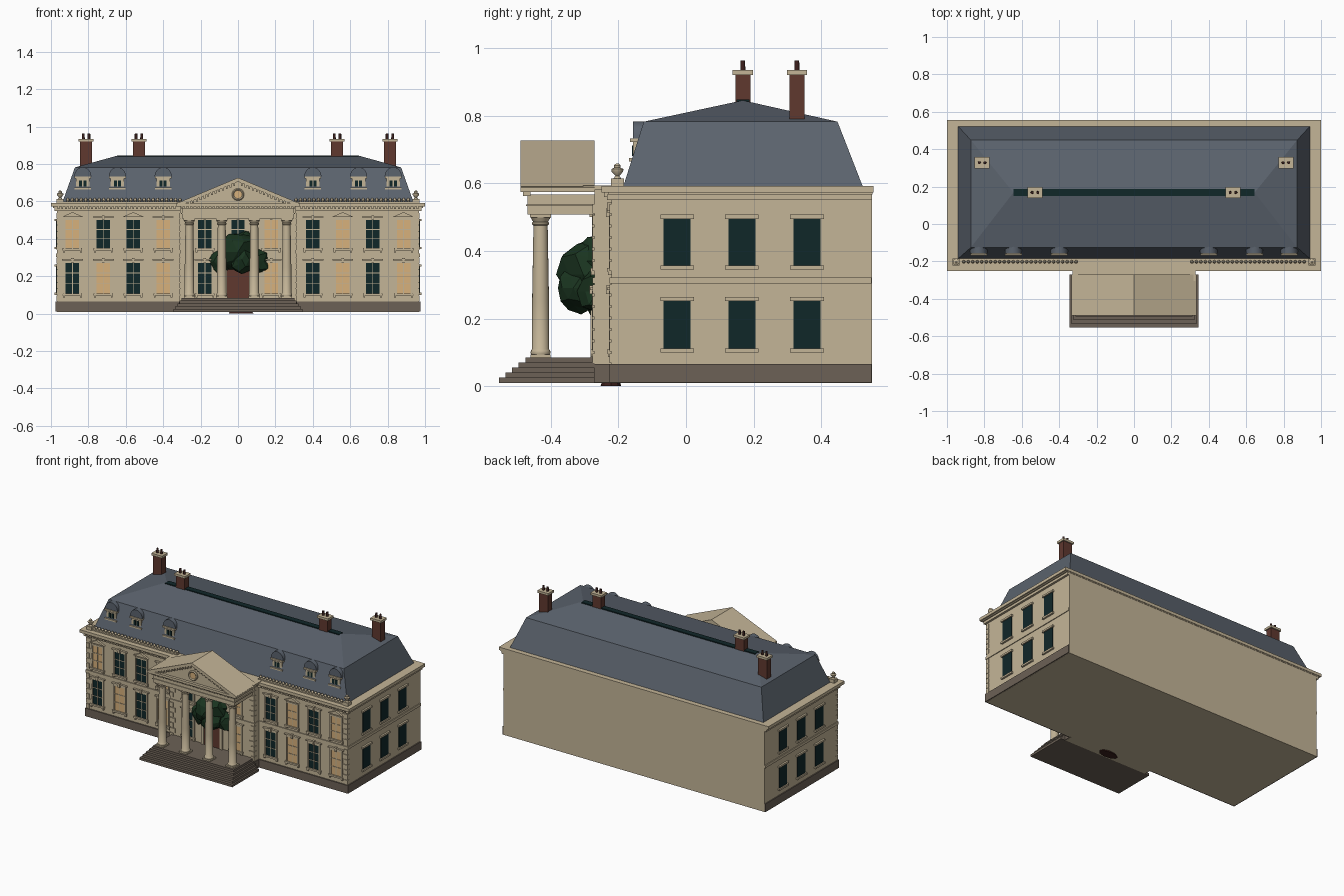
import bpy, bmesh, math, random
from mathutils import Matrix, Vector

if "Cube" in bpy.data.objects:
    bpy.data.objects.remove(bpy.data.objects["Cube"])

random.seed(4)
COLOURS = {
    "cream_stone": (0.55, 0.46, 0.31), "slate": (0.105, 0.125, 0.155),
    "dark_stone": (0.15, 0.12, 0.093), "brick": (0.115, 0.04, 0.028),
    "dark_glass": (0.005, 0.02, 0.022), "lit_glass": (0.68, 0.44, 0.2),
    "leaf_green": (0.01, 0.034, 0.014), "dark_clay": (0.045, 0.014, 0.012),
}
MATS = {}
for name, rgb in COLOURS.items():
    MATS[name] = bpy.data.materials.new(name)
    MATS[name].diffuse_color = (*rgb, 1)
parts = {}


def part(name, mat):
    if name not in parts:
        parts[name] = (bmesh.new(), mat)
    return parts[name][0]


def box(name, mat, x0, x1, y0, y1, z0, z1):
    m = Matrix.Translation(((x0 + x1) / 2, (y0 + y1) / 2, (z0 + z1) / 2))
    m = m @ Matrix.Diagonal((abs(x1 - x0), y1 - y0, z1 - z0, 1))
    bmesh.ops.create_cube(part(name, mat), size=1, matrix=m)


def prism(name, mat, pts, y0, y1):
    """Extrude an x-z outline from y0 to y1."""
    bm = part(name, mat)
    a = [bm.verts.new((x, y0, z)) for x, z in pts]
    b = [bm.verts.new((x, y1, z)) for x, z in pts]
    faces = [bm.faces.new(a), bm.faces.new(b[::-1])]
    for i in range(len(pts)):
        j = (i + 1) % len(pts)
        faces.append(bm.faces.new((a[i], b[i], b[j], a[j])))
    bmesh.ops.recalc_face_normals(bm, faces=faces)


def lathe(name, mat, profile, matrix, n=16):
    """Closed solid of revolution from (radius, height) pairs."""
    bm = part(name, mat)
    rings = [[bm.verts.new(matrix @ Vector((r * math.cos(2 * math.pi * k / n),
              r * math.sin(2 * math.pi * k / n), h))) for k in range(n)] for r, h in profile]
    faces = [bm.faces.new(rings[0][::-1]), bm.faces.new(rings[-1])]
    for p, q in zip(rings, rings[1:]):
        for k in range(n):
            j = (k + 1) % n
            faces.append(bm.faces.new((p[k], p[j], q[j], q[k])))
    bmesh.ops.recalc_face_normals(bm, faces=faces)


C, S, D = "cream_stone", "slate", "dark_stone"
WALL, BAY = -0.22, -0.27

# Main block, central bay and plinth
box("main_walls", C, -0.968, 0.968, WALL, 0.55, 0.01, 0.58)
box("central_bay", C, -0.31, 0.31, BAY, 0, 0.01, 0.585)
box("plinth", D, -0.975, 0.975, WALL - 0.008, 0.549, 0.011, 0.065)
box("plinth", D, -0.315, 0.315, BAY - 0.004, 0, 0.011, 0.065)

# String course and cornices
box("string_course", C, -0.973, 0.973, WALL - 0.006, 0.549, 0.304, 0.322)
box("string_course", C, -0.314, 0.314, BAY - 0.006, 0, 0.304, 0.322)
box("cornice", C, -0.982, 0.982, WALL - 0.014, 0.55, 0.55, 0.566)
box("cornice", C, -1.0, 1.0, -0.25, 0.555, 0.572, 0.592)
box("cornice", C, -0.99, 0.99, WALL - 0.01, 0.552, 0.566, 0.572)
box("cornice", C, -0.33, 0.33, -0.305, 0, 0.58, 0.594)
for i in range(32):
    for s in (-1, 1):
        x = s * (0.34 + i * 0.02)
        box("dentils", C, x - 0.005, x + 0.005, -0.243, WALL, 0.56, 0.573)

# Quoins at the corners of the block and the bay
for s in (-1, 1):
    for i in range(14):
        w = 0.038 if i % 2 else 0.024
        z = 0.068 + i * 0.034
        if 0.28 < z < 0.32:
            continue
        for edge, y in ((0.97, WALL), (0.313, BAY)):
            box("quoins", C, s * (edge - w), s * edge, y - 0.006, y + 0.02, z, z + 0.029)


def window(x, z0, z1, y, lit, crown):
    w = 0.036
    glass = ("lit_panes", "lit_glass") if lit else ("dark_panes", "dark_glass")
    box(*glass, x - w, x + w, y - 0.003, y, z0, z1)
    f = ("window_frames", C)
    for s in (-1, 1):
        box(*f, x + s * w, x + s * (w + 0.01), y - 0.008, y, z0, z1)
    box(*f, x - 0.002, x + 0.002, y - 0.006, y, z0, z1)
    for t in (1 / 3, 2 / 3):
        z = z0 + (z1 - z0) * t
        box(*f, x - w, x + w, y - 0.006, y, z - 0.002, z + 0.002)
    box(*f, x - 0.052, x + 0.052, y - 0.013, y, z0 - 0.011, z0)
    box(*f, x - 0.046, x + 0.046, y - 0.008, y, z1, z1 + 0.01)
    if crown == "gable":
        prism(*f, [(x - 0.056, z1 + 0.018), (x + 0.056, z1 + 0.018), (x, z1 + 0.043)], y - 0.014, y)
    else:
        box(*f, x - 0.056, x + 0.056, y - 0.014, y, z1 + 0.013, z1 + 0.02)
        box(*f, x - 0.007, x + 0.007, y - 0.016, y, z1, z1 + 0.026)
    for s in (-1, 1):
        box(*f, x + s * 0.04, x + s * 0.05, y - 0.011, y, z0 - 0.022, z0 - 0.011)


# Front windows: 1 marks a lit one
XS = (-0.885, -0.72, -0.56, -0.4, 0.4, 0.56, 0.72, 0.885)
for i, x in enumerate(XS):
    window(x, 0.35, 0.5, WALL, (1, 0, 0, 1, 0, 1, 0, 1)[i], "gable" if i in (0, 2, 5, 7) else "flat")
    window(x, 0.108, 0.272, WALL, (0, 1, 0, 1, 0, 1, 0, 1)[i], "flat")
for x, up, low in ((-0.177, 0, 0), (0.177, 1, 1)):
    window(x, 0.35, 0.5, BAY, up, "flat")
    window(x, 0.108, 0.272, BAY, low, "flat")
window(0, 0.35, 0.5, BAY, 0, "flat")

# Side windows with lintels and sills
for s in (-1, 1):
    for y in (-0.026, 0.165, 0.358):
        for z0, z1 in ((0.355, 0.495), (0.11, 0.252)):
            box("side_panes", "dark_glass", s * 0.96, s * 0.972, y - 0.04, y + 0.04, z0, z1)
            for a in (z0 - 0.01, z1):
                box("side_sills", C, s * 0.96, s * 0.98, y - 0.05, y + 0.05, a, a + 0.012)

# Front door and its surround
box("front_door", "brick", -0.06, 0.06, BAY - 0.006, BAY, 0.085, 0.27)
for s in (-1, 1):
    box("door_surround", C, s * 0.06, s * 0.078, BAY - 0.012, BAY, 0.085, 0.27)
box("door_surround", C, -0.085, 0.085, BAY - 0.016, BAY, 0.27, 0.29)

# Portico steps
for i in range(5):
    w = 0.345 - i * 0.011
    box("steps", D, -w, w, -0.553 + i * 0.0195, BAY, 0.01 + i * 0.015, 0.025 + i * 0.015)

# Portico columns
for x in (-0.26, -0.087, 0.087, 0.26):
    box("column_blocks", C, x - 0.03, x + 0.03, -0.46, -0.4, 0.085, 0.094)
    box("column_blocks", C, x - 0.031, x + 0.031, -0.461, -0.399, 0.498, 0.509)
    lathe("columns", C, [(0.028, 0.094), (0.03, 0.1), (0.028, 0.106), (0.025, 0.11), (0.025, 0.25),
          (0.021, 0.475), (0.025, 0.478), (0.025, 0.483), (0.022, 0.486), (0.029, 0.498)],
          Matrix.Translation((x, -0.43, 0)), 20)

# Entablature, pediment and gabled portico roof
box("entablature", C, -0.3, 0.3, -0.468, BAY, 0.508, 0.566)
box("entablature", C, -0.305, 0.305, -0.473, BAY, 0.532, 0.537)
box("portico_cornice", C, -0.33, 0.33, -0.49, BAY, 0.574, 0.59)
prism("tympanum", C, [(-0.31, 0.588), (0.31, 0.588), (0, 0.715)], -0.472, BAY)
for s in (-1, 1):
    prism("portico_roof", C, [(s * 0.333, 0.588), (0, 0.727), (0, 0.706), (s * 0.283, 0.588)], -0.49, BAY)
    for i in range(13):
        x, z = s * (0.02 + i * 0.02), 0.703 - (0.02 + i * 0.02) * 0.417
        box("pediment_dentils", C, x - 0.005, x + 0.005, -0.484, -0.47, z - 0.011, z + 0.004)
for i in range(31):
    x = -0.3 + i * 0.02
    box("pediment_dentils", C, x - 0.005, x + 0.005, -0.482, -0.46, 0.563, 0.576)
face_front = Matrix.Translation((0, -0.47, 0.637)) @ Matrix.Rotation(math.pi / 2, 4, 'X')
lathe("oculus_ring", C, [(0.033, 0), (0.033, 0.008), (0.028, 0.013), (0.022, 0.008)], face_front, 24)
lathe("oculus_pane", "lit_glass", [(0.021, 0), (0.021, 0.0095)], face_front, 24)

# Mansard roof: steep skirt, then a shallow hip up to the ridge
bm = part("mansard_roof", S)
rows = [[bm.verts.new((sx * w, y, z)) for sx, y in ((-1, a), (1, a), (1, b), (-1, b))]
        for w, a, b, z in ((0.94, -0.185, 0.522, 0.592), (0.872, -0.125, 0.448, 0.782))]
r0, r1 = bm.verts.new((-0.645, 0.168, 0.845)), bm.verts.new((0.645, 0.168, 0.845))
low, top = rows
bm.faces.new(low[::-1])
for i in range(4):
    j = (i + 1) % 4
    bm.faces.new((low[i], low[j], top[j], top[i]))
for f in ((top[0], top[1], r1, r0), (top[1], top[2], r1), (top[2], top[3], r0, r1), (top[3], top[0], r0)):
    bm.faces.new(f)
box("ridge_skylight", "dark_glass", -0.645, 0.645, 0.15, 0.188, 0.835, 0.847)

# Dormers with round slate hoods
for x in (-0.83, -0.645, -0.4, 0.4, 0.645, 0.83):
    box("dormer_fronts", C, x - 0.036, x + 0.036, -0.157, -0.1, 0.67, 0.732)
    box("dormer_fronts", C, x - 0.045, x + 0.045, -0.165, -0.1, 0.722, 0.733)
    box("dormer_fronts", C, x - 0.044, x + 0.044, -0.168, -0.14, 0.664, 0.674)
    for s in (-1, 1):
        box("dormer_panes", "dark_glass", x + s * 0.003, x + s * 0.019, -0.16, -0.156, 0.68, 0.712)
    arc = [(x + 0.046 * math.cos(math.pi * k / 12), 0.733 + 0.05 * math.sin(math.pi * k / 12))
           for k in range(13)]
    prism("dormer_hoods", S, arc, -0.157, -0.06)

# Chimneys with caps and paired pots
for s in (-1, 1):
    for x, y, z in ((s * 0.53, 0.168, 0.83), (s * 0.812, 0.328, 0.77)):
        box("chimney_stacks", "brick", x - 0.032, x + 0.032, y - 0.022, y + 0.022, z, 0.922)
        box("chimney_caps", C, x - 0.04, x + 0.04, y - 0.03, y + 0.03, 0.92, 0.935)
        for d in (-0.015, 0.015):
            lathe("chimney_pots", "dark_clay", [(0.008, 0.93), (0.007, 0.963)],
                  Matrix.Translation((x + d, y, 0)), 10)

# Low balustrade and corner urns
for s in (-1, 1):
    box("balustrade_rail", C, s * 0.3, s * 0.95, -0.216, -0.188, 0.59, 0.6)
    for i in range(26):
        lathe("balusters", C, [(0.005, 0.598), (0.009, 0.606), (0.008, 0.613), (0.003, 0.618)],
              Matrix.Translation((s * (0.31 + i * 0.024), -0.202, 0)), 8)
    box("urn_pedestals", C, s * 0.932, s * 0.97, -0.222, -0.184, 0.59, 0.614)
    lathe("urns", C, [(0.012, 0.613), (0.006, 0.622), (0.017, 0.634), (0.018, 0.642), (0.009, 0.646),
          (0.01, 0.653), (0.003, 0.659)], Matrix.Translation((s * 0.951, -0.203, 0)))

# Tree crown in front of the door, and the foot of its trunk
for x, y, z, r in ((0, -0.27, 0.33, 0.105), (-0.085, -0.24, 0.28, 0.075), (0.095, -0.24, 0.28, 0.08),
                   (0.03, -0.25, 0.37, 0.075), (0.02, -0.31, 0.29, 0.07)):
    new = bmesh.ops.create_icosphere(part("tree_crown", "leaf_green"), subdivisions=2, radius=r,
                                     matrix=Matrix.Translation((x, y, z)))["verts"]
    for v in new:
        v.co += (v.co - Vector((x, y, z))) * random.uniform(-0.15, 0.12)
lathe("trunk_foot", "dark_clay", [(0.07, 0), (0.06, 0.012)],
      Matrix.Translation((0.015, -0.222, 0)) @ Matrix.Diagonal((1, 0.45, 1, 1)), 9)

# Turn every part into an object; smooth the round ones
for name, (bm, mat) in parts.items():
    mesh = bpy.data.meshes.new(name)
    bm.to_mesh(mesh)
    bm.free()
    mesh.materials.append(MATS[mat])
    ob = bpy.data.objects.new(name, mesh)
    bpy.context.collection.objects.link(ob)
    if name in ("columns", "urns", "balusters", "dormer_hoods", "chimney_pots", "oculus_ring"):
        bpy.ops.object.select_all(action='DESELECT')
        ob.select_set(True)
        bpy.context.view_layer.objects.active = ob
        bpy.ops.object.shade_smooth_by_angle(angle=math.radians(40))

for m in bpy.data.materials:
    if m.users and not m.is_grease_pencil:
        m.use_nodes = True
        m.node_tree.nodes["Principled BSDF"].inputs["Base Color"].default_value = m.diffuse_color
